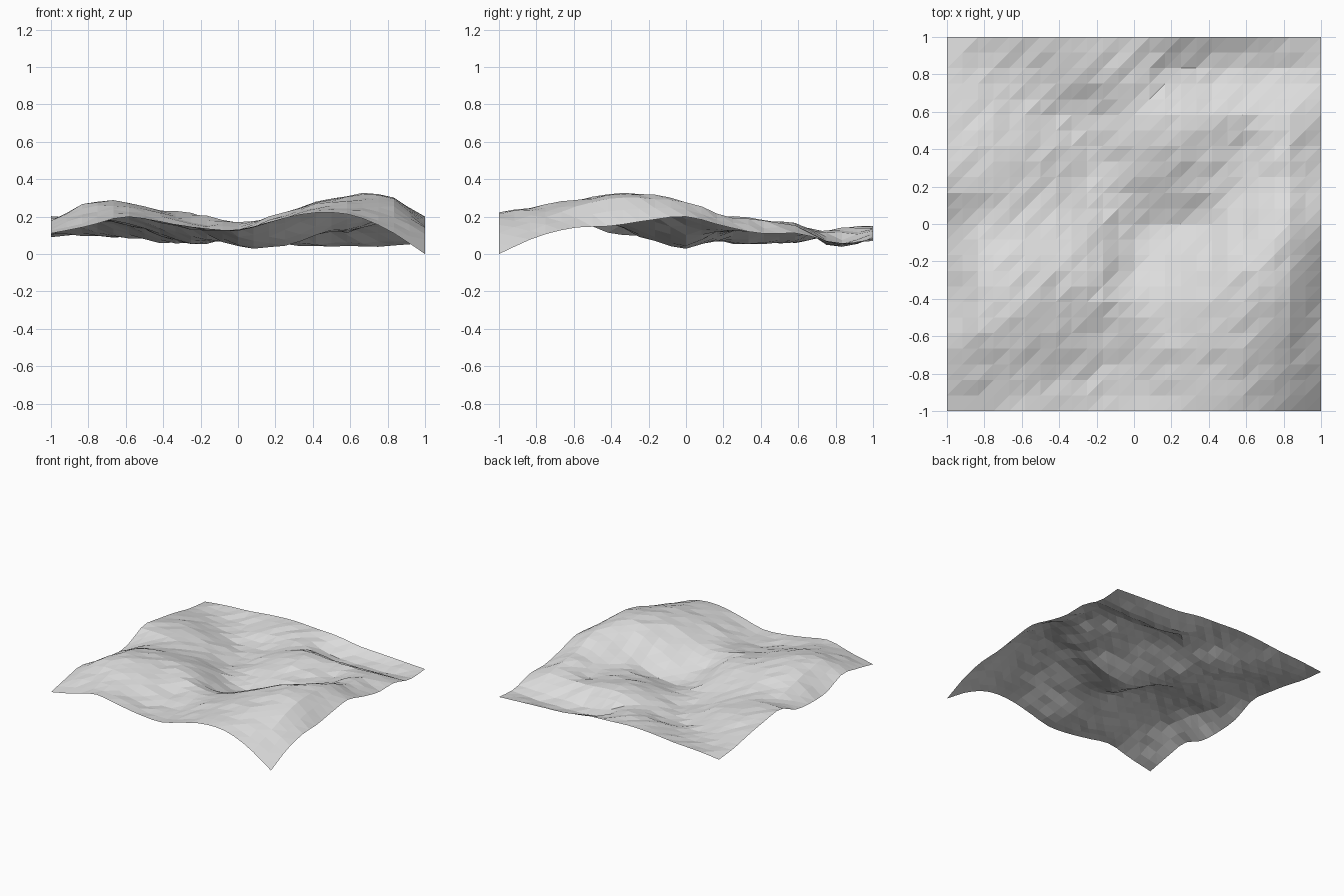
import bpy, bmesh, random

if "Cube" in bpy.data.objects:
    bpy.data.objects.remove(bpy.data.objects["Cube"])

random.seed(4)
CELLS = 24          # facets per side
# Survey heights in hundredths: rows y = -1..1, columns x = -1..1, step 0.2
SURVEY = [
    [11, 15, 20, 17, 14, 13, 18, 22, 21, 13, 0],
    [15, 21, 22, 17, 13, 13, 19, 24, 25, 20, 9],
    [18, 27, 27, 21, 16, 16, 21, 27, 29, 26, 14],
    [11, 26, 27, 23, 21, 16, 19, 27, 31, 31, 15],
    [10, 22, 24, 22, 19, 8, 12, 22, 30, 31, 18],
    [12, 17, 18, 16, 12, 4, 4, 10, 20, 28, 20],
    [20, 19, 16, 11, 6, 8, 11, 12, 13, 21, 15],
    [18, 18, 15, 9, 6, 12, 16, 15, 12, 18, 11],
    [15, 14, 10, 6, 7, 11, 16, 15, 14, 15, 11],
    [11, 10, 9, 11, 13, 13, 7, 4, 4, 5, 6],
    [9, 11, 12, 14, 15, 14, 13, 10, 9, 8, 7],
]


def spline(vals, t):
    """Catmull-Rom interpolation along evenly spaced values."""
    i = min(int(t), len(vals) - 2)
    f = t - i
    b, c = vals[i], vals[i + 1]
    a = vals[i - 1] if i > 0 else 2 * b - c
    d = vals[i + 2] if i + 2 < len(vals) else 2 * c - b
    return b + 0.5 * f * (c - a + f * (2 * a - 5 * b + 4 * c - d
                                       + f * (3 * (b - c) + d - a)))


def height(u, v):
    return spline([spline(row, u * 10) for row in SURVEY], v * 10) / 100


# Rolling terrain sheet: one layer of flat facets with slight roughness
bm = bmesh.new()
grid = []
for j in range(CELLS + 1):
    row = []
    for i in range(CELLS + 1):
        u, v = i / CELLS, j / CELLS
        inside = 0 < i < CELLS and 0 < j < CELLS
        rough = random.uniform(-0.008, 0.006) if inside else 0
        row.append(bm.verts.new((2 * u - 1, 2 * v - 1,
                                 max(0, height(u, v) + rough))))
    grid.append(row)
for j in range(CELLS):
    for i in range(CELLS):
        a, b = grid[j][i], grid[j][i + 1]
        c, d = grid[j + 1][i + 1], grid[j + 1][i]
        bm.faces.new((a, b, c))
        bm.faces.new((a, c, d))

mesh = bpy.data.meshes.new("terrain")
bm.to_mesh(mesh)
bm.free()
terrain = bpy.data.objects.new("terrain", mesh)
bpy.context.collection.objects.link(terrain)

# Plain light grey
grey = bpy.data.materials.new("light grey")
grey.diffuse_color = (0.72, 0.72, 0.72, 1)
grey.use_nodes = True
grey.node_tree.nodes["Principled BSDF"].inputs["Base Color"].default_value = grey.diffuse_color
mesh.materials.append(grey)
